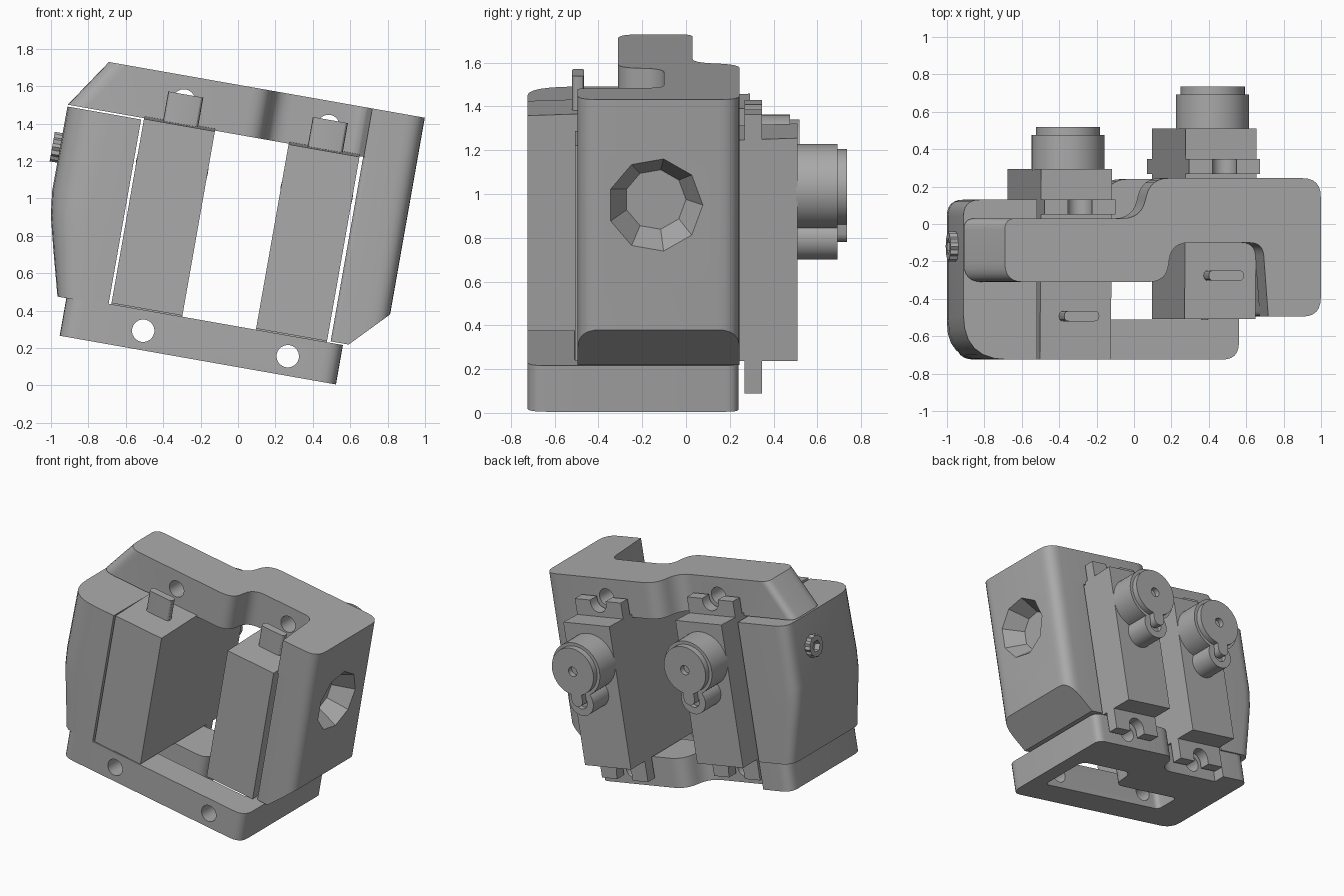
import bpy, bmesh, math
from mathutils import Matrix, Vector

cube = bpy.data.objects.get("Cube")
if cube:
    bpy.data.objects.remove(cube, do_unlink=True)

TILT = Matrix.Rotation(math.radians(10), 4, 'Y')  # whole assembly leans sideways
grey = bpy.data.materials.new("plain grey")
grey.use_nodes = True
grey.diffuse_color = (0.4, 0.4, 0.4, 1)
grey.node_tree.nodes["Principled BSDF"].inputs["Base Color"].default_value = (0.4, 0.4, 0.4, 1)


def finish(name, bm):
    bmesh.ops.recalc_face_normals(bm, faces=bm.faces)
    bm.transform(TILT)
    mesh = bpy.data.meshes.new(name)
    bm.to_mesh(mesh)
    bm.free()
    mesh.materials.append(grey)
    ob = bpy.data.objects.new(name, mesh)
    bpy.context.collection.objects.link(ob)
    return ob


def rounded(corners, steps=6):
    """Outline from (a, b, radius) corners, with a curved fillet at each radius."""
    out = []
    for i, (a, b, r) in enumerate(corners):
        p = Vector((a, b))
        if r == 0:
            out.append(p)
            continue
        d0 = (Vector(corners[i - 1][:2]) - p).normalized()
        d1 = (Vector(corners[(i + 1) % len(corners)][:2]) - p).normalized()
        s, e = p + d0 * r, p + d1 * r
        for k in range(steps + 1):
            t = k / steps
            out.append(s * (1 - t) ** 2 + p * 2 * t * (1 - t) * 0.85
                       + p * 0.15 * 2 * t * (1 - t) + e * t * t)
    return out


def prism(outline, lo, hi, axis='Z'):
    """Extrude an outline along Z (x, y points) or along Y (x, z points)."""
    bm = bmesh.new()
    place = (lambda p, h: (p[0], p[1], h)) if axis == 'Z' else (lambda p, h: (p[0], h, p[1]))
    bottom = bm.faces.new([bm.verts.new(place(p, lo)) for p in outline])
    up = bmesh.ops.extrude_face_region(bm, geom=[bottom])["geom"]
    shift = Vector(place((0, 0), hi - lo))
    bmesh.ops.translate(bm, vec=shift, verts=[v for v in up if isinstance(v, bmesh.types.BMVert)])
    return bm


def rod(name, centre, axis, length, r1, r2=None, sides=40):
    bm = bmesh.new()
    bmesh.ops.create_cone(bm, cap_ends=True, segments=sides, radius1=r1,
                          radius2=r1 if r2 is None else r2, depth=length)
    bm.transform(Vector((0, 0, 1)).rotation_difference(Vector(axis)).to_matrix().to_4x4())
    bmesh.ops.translate(bm, vec=centre, verts=bm.verts)
    return finish(name, bm)


def cut(ob, cutter):
    mod = ob.modifiers.new("cut", 'BOOLEAN')
    mod.object, mod.operation, mod.solver = cutter, 'DIFFERENCE', 'EXACT'
    bpy.context.view_layer.objects.active = ob
    bpy.ops.object.modifier_apply(modifier=mod.name)
    bpy.data.objects.remove(cutter, do_unlink=True)


def circle(cx, cy, r, a0, a1, n):
    return [(cx + r * math.cos(math.radians(a0 + (a1 - a0) * i / n)),
             cy + r * math.sin(math.radians(a0 + (a1 - a0) * i / n))) for i in range(n + 1)]


SERVOS = {"left": (-0.55, 0.0), "right": (0.235, 0.217)}
LOW, HIGH = 0.2, 1.45  # screw heights

# Upper clamp plate with a stepped outline and a slanted end
bm = prism(rounded([
    (-0.98, -0.31, 0.1), (-0.10, -0.31, 0.1), (-0.08, -0.10, 0.1), (0.42, -0.10, 0.07),
    (0.45, -0.495, 0), (0.735, -0.495, 0.1), (0.735, 0.245, 0.1), (-0.19, 0.245, 0.1),
    (-0.24, 0.03, 0.1), (-0.98, 0.03, 0.06)]), 1.32, 1.583)
for v in bm.verts:
    if v.co.z < 1.4 and v.co.x < -0.85:
        v.co.x -= 0.177
upper_plate = finish("upper_plate", bm)

# Side block below the plate, with a slanted foot and a faceted pit
bm = prism(rounded([(0.447, -0.495, 0.03), (0.735, -0.495, 0.1),
                    (0.735, 0.245, 0.1), (0.447, 0.245, 0)]), 0.318, 1.325)
bmesh.ops.bisect_plane(bm, geom=bm.verts[:] + bm.edges[:] + bm.faces[:],
                       plane_co=(0.735, 0, 0.515), plane_no=(0.197, 0, -0.19), clear_outer=True)
bmesh.ops.holes_fill(bm, edges=[e for e in bm.edges if e.is_boundary])
side_block = finish("side_block", bm)
cut(side_block, rod("pit_cutter", (0.67, -0.14, 1.094), (1, 0, 0), 0.16, 0.14, 0.225, sides=9))

# Lower frame: a plate with a stepped back and a window
lower_frame = finish("lower_frame", prism(rounded([
    (-0.985, -0.725, 0.1), (0.515, -0.725, 0.09), (0.515, 0.24, 0.06), (-0.19, 0.24, 0.1),
    (-0.24, 0.03, 0.1), (-0.75, 0.03, 0), (-0.75, 0.12, 0), (-0.985, 0.12, 0.08)]), 0.096, 0.31))
cut(lower_frame, finish("window_cutter", prism(rounded([
    (-0.68, -0.51, 0.04), (0.38, -0.51, 0.04), (0.38, -0.10, 0.06),
    (-0.08, -0.10, 0.08), (-0.10, -0.31, 0.08), (-0.68, -0.31, 0.04)]), 0, 0.5)))

# Screw holes through both plates
for u, _ in SERVOS.values():
    cut(upper_plate, rod("hole_cutter", (u, 0, HIGH), (0, 1, 0), 2, 0.06, sides=24))
    cut(lower_frame, rod("hole_cutter", (u, 0, LOW), (0, 1, 0), 2, 0.06, sides=24))

# Bulged end block, lofted through rings of growing width
bm = bmesh.new()
rings = []
for h, outer, front in [(0.3, -1.033, 0.14), (0.55, -1.1, 0.18), (0.72, -1.143, 0.2),
                        (0.85, -1.159, 0.22), (1.31, -1.157, 0.24)]:
    pts = rounded([(-0.757, -0.725, 0), (outer, -0.725, front),
                   (outer, 0.13, 0.09), (-0.757, 0.13, 0)])
    rings.append([bm.verts.new((p[0], p[1], h)) for p in pts])
n = len(rings[0])
for a, b in zip(rings, rings[1:]):
    for i in range(n):
        bm.faces.new((a[i], a[(i + 1) % n], b[(i + 1) % n], b[i]))
bm.faces.new(rings[0])
bm.faces.new(rings[-1])
end_block = finish("end_block", bm)

# Ribbed thumb screw in the end block
knob = circle(0, 0, 0.08, 0, 345, 23)
knob = [(p[0] * (0.88 if i % 2 else 1), p[1] * (0.88 if i % 2 else 1)) for i, p in enumerate(knob)]
bm = prism(knob, -0.1, 0.1)
bm.transform(Matrix.Translation((-1.1, -0.12, 1.085)) @ Matrix.Rotation(math.radians(90), 4, 'Y'))
thumb_screw = finish("thumb_screw", bm)
cut(thumb_screw, rod("socket_cutter", (-1.19, -0.12, 1.085), (1, 0, 0), 0.08, 0.042, sides=6))

# Two identical servos, one set further back
for side, (u, y) in SERVOS.items():
    w = 0.1925
    bm = prism([(u - w, 0.316), (u + w, 0.316), (u + w, 1.316), (u - w, 1.316)],
               y - 0.725, y + 0.293, 'Y')
    for v in bm.verts:
        if v.co.z > 1 and v.co.y > y:
            v.co.z = 1.35
    finish(side + "_servo_body", bm)

    # Mounting flange with an open screw slot at each end
    slot_low = [(u + 0.065, 0.165)] + circle(u, LOW + 0.01, 0.065, 0, 180, 10) + [(u - 0.065, 0.165)]
    slot_top = [(u - 0.065, 1.46)] + circle(u, HIGH - 0.01, 0.065, 180, 360, 10) + [(u + 0.065, 1.46)]
    flange = ([(u + w, 0.165)] + slot_low + [(u - w, 0.165), (u - w, 1.46)] + slot_top + [(u + w, 1.46)])
    finish(side + "_servo_flange", prism(flange, y + 0.05, y + 0.13, 'Y'))

    # Gear housing, small gear boss and keyhole-shaped output cap
    rod(side + "_gear_housing", (u, y + 0.38, 1.09), (0, 1, 0), 0.19, 0.195)
    boss = rod(side + "_gear_boss", (u, y + 0.38, 0.855), (0, 1, 0), 0.19, 0.1)
    cut(boss, rod("boss_cutter", (u, y + 0.47, 0.855), (0, 1, 0), 0.06, 0.05, sides=24))
    cap = finish(side + "_output_cap", prism(
        circle(u, 1.09, 0.172, -75, 255, 36) + circle(u, 0.88, 0.045, 180, 360, 10),
        y + 0.46, y + 0.518, 'Y'))
    cut(cap, rod("shaft_cutter", (u, y + 0.52, 1.09), (0, 1, 0), 0.08, 0.035, sides=16))

    # Cable tab standing on the servo
    finish(side + "_cable_tab", prism(rounded([
        (u - 0.09, y - 0.52, 0.025), (u + 0.1, y - 0.52, 0.025),
        (u + 0.1, y - 0.465, 0.025), (u - 0.09, y - 0.465, 0.025)], 3), 1.29, 1.483))

# Smooth the curved walls, keep hard edges
bpy.ops.object.select_all(action='DESELECT')
for ob in bpy.context.scene.objects:
    if ob.type == 'MESH' and grey.name in ob.data.materials:
        ob.select_set(True)
        bpy.context.view_layer.objects.active = ob
bpy.ops.object.shade_smooth_by_angle(angle=math.radians(25))
